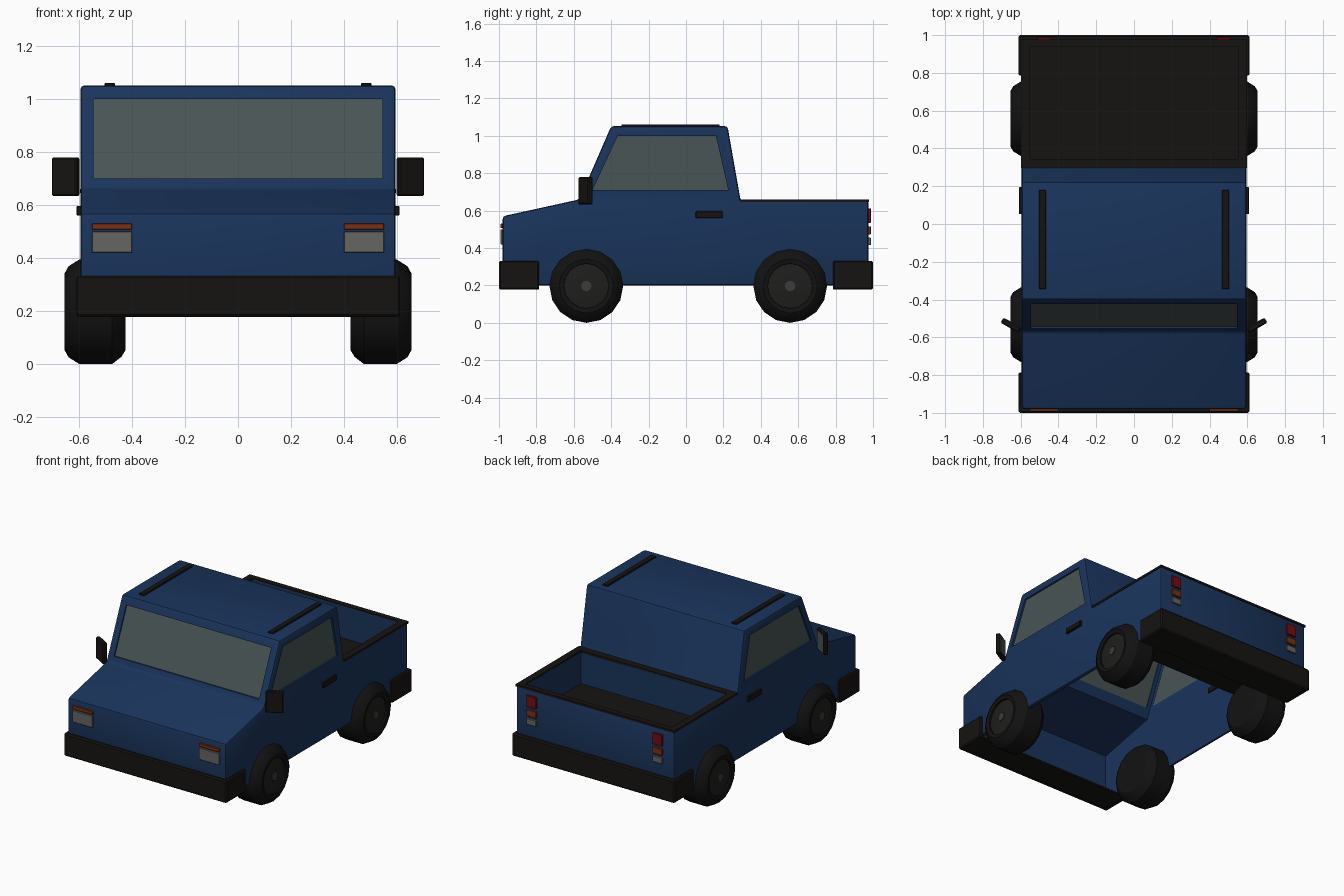
import bpy, bmesh, math
from mathutils import Matrix

if "Cube" in bpy.data.objects:
    bpy.data.objects.remove(bpy.data.objects["Cube"])


def material(name, rgb):
    m = bpy.data.materials.new(name)
    m.diffuse_color = (*rgb, 1)
    m.use_nodes = True
    m.node_tree.nodes["Principled BSDF"].inputs["Base Color"].default_value = m.diffuse_color
    return m


BLUE = material("blue_paint", (0.010, 0.034, 0.105))
BLACK = material("black_plastic", (0.008, 0.007, 0.006))
RUBBER = material("rubber", (0.006, 0.006, 0.006))
RIM = material("rim_grey", (0.013, 0.013, 0.012))
CAP = material("cap_grey", (0.045, 0.045, 0.045))
GLASS = material("glass", (0.068, 0.09, 0.09))
LAMP = material("clear_lamp", (0.13, 0.13, 0.12))
RED = material("red_lamp", (0.17, 0.004, 0.006))
ORANGE = material("orange_lamp", (0.19, 0.03, 0.006))


def finish(name, bm, mat, bevel=0.0, segments=2):
    bmesh.ops.recalc_face_normals(bm, faces=bm.faces)
    if bevel:
        bmesh.ops.bevel(bm, geom=list(bm.edges), offset=bevel, segments=segments,
                        profile=0.5, affect='EDGES', clamp_overlap=True)
    me = bpy.data.meshes.new(name)
    bm.to_mesh(me)
    bm.free()
    if mat:
        me.materials.append(mat)
    ob = bpy.data.objects.new(name, me)
    bpy.context.collection.objects.link(ob)
    return ob


def prism(name, pts, lo, hi, mat=None, axis='x', bevel=0.0, segments=2):
    """Extrude a (y, z) outline along x, or an (x, y) outline along z."""
    bm = bmesh.new()
    place = (lambda p, t: (t, p[0], p[1])) if axis == 'x' else (lambda p, t: (p[0], p[1], t))
    a = [bm.verts.new(place(p, lo)) for p in pts]
    b = [bm.verts.new(place(p, hi)) for p in pts]
    bm.faces.new(a)
    bm.faces.new(b)
    for i in range(len(pts)):
        j = (i + 1) % len(pts)
        bm.faces.new((a[i], a[j], b[j], b[i]))
    return finish(name, bm, mat, bevel, segments)


def box(name, x, y, z, mat=None, bevel=0.0):
    return prism(name, [(y[0], z[0]), (y[1], z[0]), (y[1], z[1]), (y[0], z[1])],
                 x[0], x[1], mat, 'x', bevel, 1)


def lathe(name, profile, centre, side, mat, steps=16):
    """Spin an (x, radius) profile about the axle."""
    bm = bmesh.new()
    rings = []
    for x, r in profile:
        rings.append([bm.verts.new((side * x,
                                    centre[0] + r * math.cos(2 * math.pi * i / steps),
                                    centre[1] + r * math.sin(2 * math.pi * i / steps)))
                      for i in range(steps)])
    for p, q in zip(rings, rings[1:]):
        for i in range(steps):
            j = (i + 1) % steps
            bm.faces.new((p[i], p[j], q[j], q[i]))
    bm.faces.new(rings[0])
    bm.faces.new(rings[-1])
    return finish(name, bm, mat)


def cut(target, cutter):
    m = target.modifiers.new("cut", 'BOOLEAN')
    m.operation, m.solver, m.object = 'DIFFERENCE', 'EXACT', cutter
    bpy.context.view_layer.objects.active = target
    bpy.ops.object.modifier_apply(modifier=m.name)
    bpy.data.objects.remove(cutter)


# Body shell: cab and bed in one outline, hollow and open underneath
body = prism("body", [(-0.98, 0.2), (-0.98, 0.57), (-0.57, 0.66), (-0.40, 1.052), (0.222, 1.052),
                      (0.292, 0.654), (0.976, 0.654), (0.976, 0.2)], -0.595, 0.595, BLUE,
             bevel=0.015)
cut(body, prism("cabin_cutter", [(-0.96, 0.1), (-0.96, 0.55), (-0.552, 0.637), (-0.383, 1.028),
                                 (0.2, 1.028), (0.268, 0.635), (0.33, 0.635), (0.33, 0.42),
                                 (0.955, 0.42), (0.955, 0.1)], -0.572, 0.572))
cut(body, box("bed_cutter", (-0.55, 0.55), (0.345, 0.94), (0.43, 0.8)))
side_window = [(-0.50, 0.71), (-0.365, 1.0), (0.16, 1.0), (0.226, 0.71)]
cut(body, prism("side_window_cutter", side_window, -0.8, 0.8))
cut(body, prism("windscreen_cutter", [(-0.65, 0.70), (-0.45, 0.70), (-0.32, 1.0), (-0.52, 1.0)],
                -0.545, 0.545))

# Glass
prism("windscreen", [(-0.545, 0.695), (-0.533, 0.695), (-0.398, 1.005), (-0.41, 1.005)],
      -0.55, 0.55, GLASS)
for s, tag in ((1, "right"), (-1, "left")):
    prism(tag + "_window", side_window, s * 0.573, s * 0.583, GLASS)

# Bed floor and rim trim
box("bed_floor", (-0.55, 0.55), (0.345, 0.94), (0.415, 0.435), BLACK)
box("bed_rim_front", (-0.597, 0.597), (0.296, 0.345), (0.645, 0.66), BLACK)
box("bed_rim_rear", (-0.597, 0.597), (0.94, 0.978), (0.645, 0.66), BLACK)
for s, tag in ((1, "right"), (-1, "left")):
    box("bed_rim_" + tag, (s * 0.55, s * 0.597), (0.345, 0.94), (0.645, 0.66), BLACK)

# Wrap-around bumpers with a closed underside
for s, tag in ((-1, "front"), (1, "rear")):
    outline = [(-0.612, 1.0), (0.612, 1.0), (0.612, 0.785), (0.575, 0.785),
               (0.575, 0.965), (-0.575, 0.965), (-0.575, 0.785), (-0.612, 0.785)]
    prism(tag + "_bumper", [(x, s * y) for x, y in outline], 0.178, 0.332, BLACK, 'z', 0.008, 1)
    box(tag + "_bumper_underside", (-0.6, 0.6), (s * 0.785, s * 0.985), (0.179, 0.19), BLACK)

# Wheels
for s, tag in ((1, "right"), (-1, "left")):
    for y, end in ((-0.533, "front"), (0.557, "rear")):
        n = f"{end}_{tag}_"
        lathe(n + "tyre", [(0.425, 0.145), (0.44, 0.17), (0.475, 0.197), (0.60, 0.197),
                           (0.64, 0.172), (0.655, 0.145), (0.65, 0.12), (0.62, 0.118)],
              (y, 0.197), s, RUBBER)
        lathe(n + "rim", [(0.60, 0.12), (0.638, 0.12), (0.646, 0.07), (0.646, 0.03)],
              (y, 0.197), s, RIM)
        lathe(n + "hub_cap", [(0.63, 0.028), (0.652, 0.028)], (y, 0.197), s, CAP, 12)

for s, tag in ((1, "right"), (-1, "left")):
    # Angled door mirrors
    turn = Matrix.Translation((s * 0.651, -0.537, 0.707)) @ Matrix.Rotation(s * math.radians(30), 4, 'Z')
    mirror = box(tag + "_mirror", (-0.055, 0.055), (-0.015, 0.015), (-0.073, 0.073), BLACK, 0.006)
    mirror_glass = box(tag + "_mirror_glass", (-0.042, 0.042), (0.01, 0.017), (-0.06, 0.06), GLASS)
    mirror.data.transform(turn)
    mirror_glass.data.transform(turn)
    # Door handles and roof rails
    box(tag + "_door_handle", (s * 0.565, s * 0.61), (0.052, 0.196), (0.56, 0.597), BLACK, 0.004)
    box(tag + "_roof_rail", (s * 0.465, s * 0.504), (-0.345, 0.18), (1.04, 1.061), BLACK, 0.003)
    # Front lamps
    box(tag + "_headlamp", (s * 0.40, s * 0.552), (-0.992, -0.97), (0.42, 0.50), LAMP, 0.002)
    box(tag + "_front_indicator", (s * 0.40, s * 0.552), (-0.992, -0.97), (0.508, 0.53), ORANGE, 0.002)
    # Tail lamp stack
    for part, z, mat in (("brake_lamp", (0.535, 0.612), RED),
                         ("rear_indicator", (0.472, 0.516), ORANGE),
                         ("reverse_lamp", (0.415, 0.456), LAMP)):
        box(f"{tag}_{part}", (s * 0.437, s * 0.51), (0.965, 0.988), z, mat, 0.002)

# Smooth shading with sharp edges kept
bpy.ops.object.select_all(action='SELECT')
bpy.context.view_layer.objects.active = body
bpy.ops.object.shade_smooth_by_angle(angle=math.radians(30))
